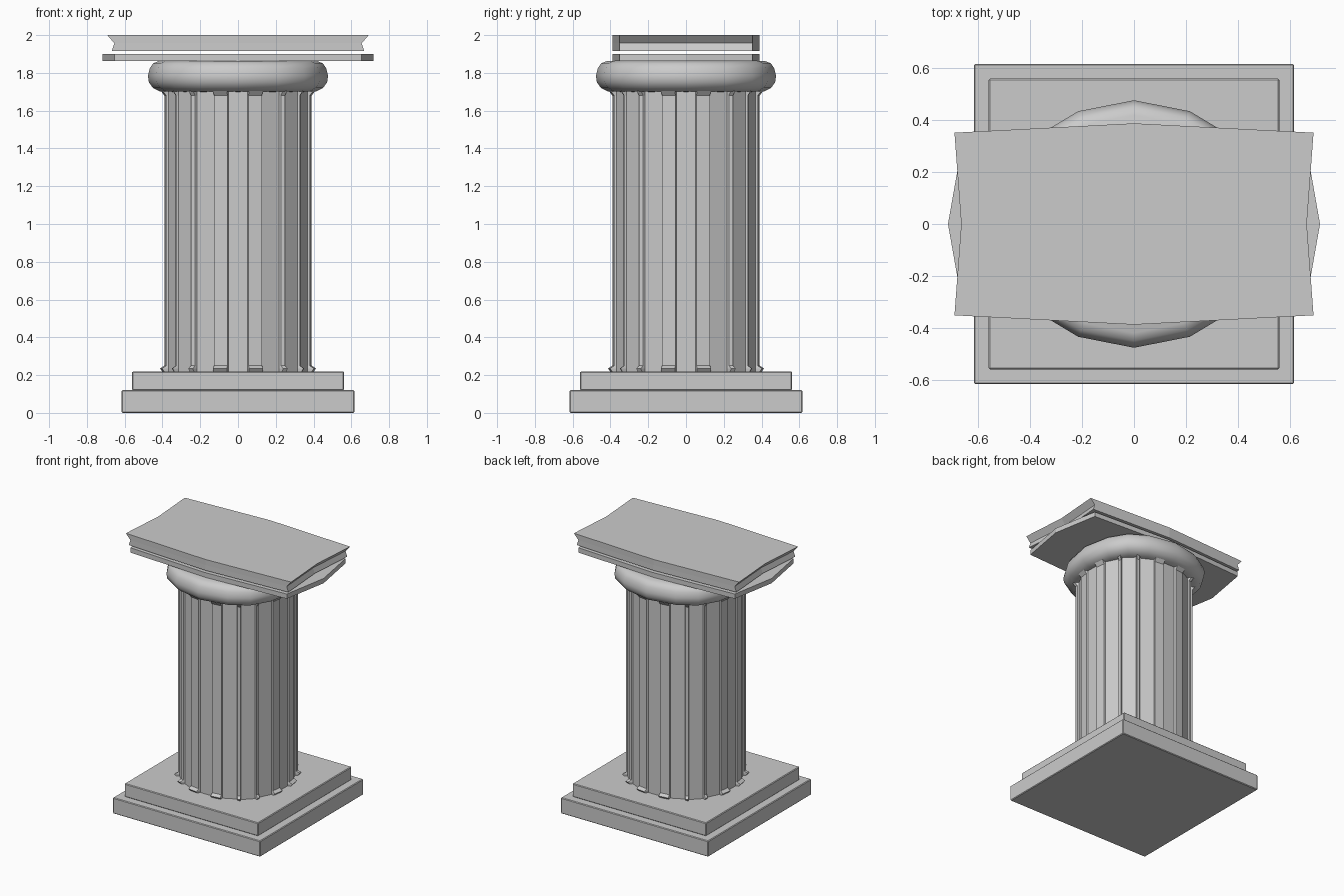
import bpy, math
from mathutils import Vector

cube = bpy.data.objects.get("Cube")
if cube:
    bpy.data.objects.remove(cube)

stone = bpy.data.materials.new("grey_stone")
stone.use_nodes = True
GREY = (0.6, 0.6, 0.6, 1)
stone.diffuse_color = GREY
stone.node_tree.nodes["Principled BSDF"].inputs["Base Color"].default_value = GREY


def loft(name, rows, smooth=False):
    """Skin stacked closed loops of points and cap both ends."""
    n = len(rows[0])
    faces = [(r * n + i, r * n + (i + 1) % n, (r + 1) * n + (i + 1) % n, (r + 1) * n + i)
             for r in range(len(rows) - 1) for i in range(n)]
    last = (len(rows) - 1) * n
    faces += [tuple(range(n))[::-1], tuple(range(last, last + n))]
    mesh = bpy.data.meshes.new(name)
    mesh.from_pydata([p for row in rows for p in row], [], faces)
    mesh.materials.append(stone)
    obj = bpy.data.objects.new(name, mesh)
    bpy.context.collection.objects.link(obj)
    if smooth:
        bpy.ops.object.select_all(action='DESELECT')
        obj.select_set(True)
        bpy.context.view_layer.objects.active = obj
        bpy.ops.object.shade_smooth_by_angle(angle=math.radians(40))
    return obj


def slab(name, half, z0, z1):
    corners = [(-half, -half), (half, -half), (half, half), (-half, half)]
    obj = loft(name, [[(x, y, z) for x, y in corners] for z in (z0, z1)])
    bevel = obj.modifiers.new("soft_edge", 'BEVEL')
    bevel.width = 0.005
    bevel.segments = 1


# Stepped base
slab("base_lower", 0.617, 0, 0.12)
slab("base_upper", 0.56, 0.12, 0.22)

# Sixteen directions, slightly squared: (angle, radius factor) per quarter
QUARTER = [(0, 1), (26.4, 1.017), (45, 1.045), (63.6, 1.017)]
SPOKES = [(math.radians(a + 90 * q), f) for q in range(4) for a, f in QUARTER]


def shaft_row(z, ridge=1.0, peak=0.0):
    """Flat flutes with thin raised ridges between them."""
    row = []
    for i, (a, f) in enumerate(SPOKES):
        out = Vector((math.cos(a), math.sin(a), 0))
        side = Vector((-out.y, out.x, 0))
        centre = out * 0.38 * f
        for s, lift in ((-0.056, 0.01), (-0.05, 0), (0, 0), (0.05, 0), (0.056, 0.01)):
            p = centre + side * s + out * lift
            if lift:
                p *= ridge
            row.append((p.x, p.y, z + (peak if s == 0 else 0)))
    return row


# Fluted shaft with flared ridge ends
loft("fluted_shaft", [shaft_row(0.22, 1.03), shaft_row(0.235, 1.06),
                      shaft_row(0.25), shaft_row(1.68, 1, 0.02),
                      shaft_row(1.705, 1.05)])

# Rounded cushion below the top plates
CUSHION = [(0.38, 1.70), (0.415, 1.702), (0.45, 1.72), (0.472, 1.75),
           (0.477, 1.785), (0.467, 1.825), (0.45, 1.85), (0.42, 1.862)]
loft("cushion_ring", [[(r * f * math.cos(a), r * f * math.sin(a), z) for a, f in SPOKES]
                      for r, z in CUSHION], smooth=True)


def plate_row(z, corner, middle):
    """Eight-point outline with bowed long sides and ends."""
    return [(-corner, -0.352, z), (0, -0.388, z), (corner, -0.352, z), (middle, 0, z),
            (corner, 0.352, z), (0, 0.388, z), (-corner, 0.352, z), (-middle, 0, z)]


# Top plates: bowed lower plate, grooved upper plate
loft("lower_plate", [plate_row(z, 0.655, 0.717) for z in (1.864, 1.9)])
loft("upper_plate", [plate_row(1.917, 0.668, 0.642), plate_row(1.957, 0.655, 0.629),
                     plate_row(2.0, 0.692, 0.666)])
